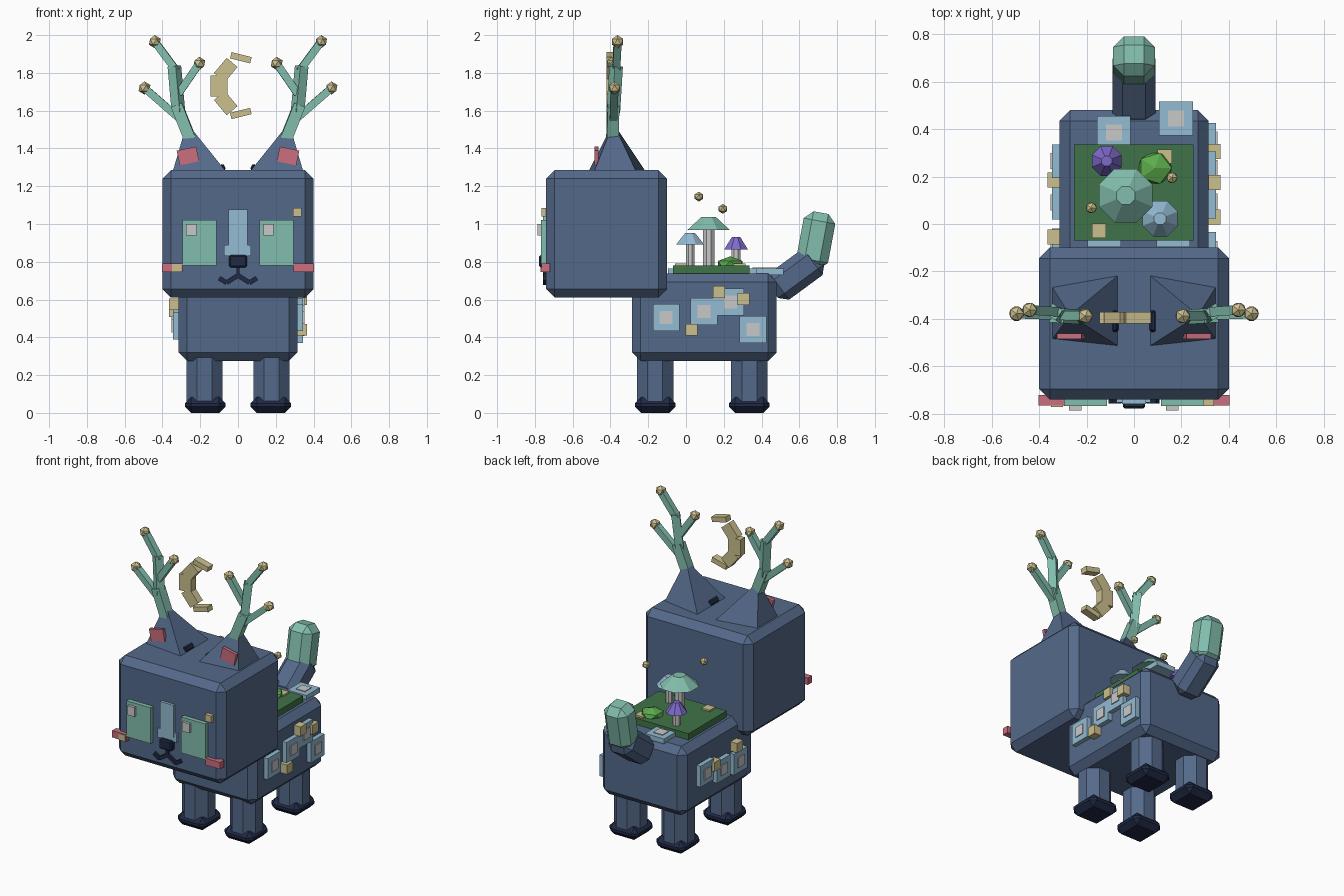
import bpy, bmesh, math
from mathutils import Vector, Matrix

if "Cube" in bpy.data.objects:
    bpy.data.objects.remove(bpy.data.objects["Cube"])


def mat(name, r, g, b):
    m = bpy.data.materials.new(name)
    lin = [((c / 255 + 0.055) / 1.055) ** 2.4 for c in (r, g, b)]
    m.diffuse_color = (*lin, 1)
    m.use_nodes = True
    m.node_tree.nodes["Principled BSDF"].inputs["Base Color"].default_value = m.diffuse_color
    return m


NAVY = mat("slate blue", 84, 105, 138)
DARK = mat("dark navy", 31, 41, 68)
MINT = mat("mint", 130, 190, 173)
SKY = mat("pale blue", 147, 187, 210)
GOLD = mat("pale gold", 204, 192, 142)
PINK = mat("rose", 202, 110, 126)
GREY = mat("light grey", 201, 201, 201)
MOSS = mat("moss green", 64, 116, 72)
LEAF = mat("leaf green", 92, 172, 76)
PURPLE = mat("purple", 126, 106, 202)


def finish(bm, name, m):
    bmesh.ops.recalc_face_normals(bm, faces=bm.faces)
    me = bpy.data.meshes.new(name)
    bm.to_mesh(me)
    bm.free()
    me.materials.append(m)
    ob = bpy.data.objects.new(name, me)
    bpy.context.collection.objects.link(ob)
    return ob


def box(name, m, c, size, bevel=0, rot=None):
    """Box by centre and size, optional chamfer and rotation matrix."""
    bm = bmesh.new()
    bmesh.ops.create_cube(bm, size=1, matrix=Matrix.Diagonal((*size, 1)))
    if bevel:
        bmesh.ops.bevel(bm, geom=bm.edges[:], offset=bevel, segments=1, affect='EDGES')
    bm.transform(Matrix.Translation(c) @ (rot or Matrix()))
    return finish(bm, name, m)


def span(name, m, x, y, z, bevel=0):
    """Box by its extents."""
    c = [(a + b) / 2 for a, b in (x, y, z)]
    return box(name, m, c, [b - a for a, b in (x, y, z)], bevel)


def bar(name, m, p, q, w, d=None, bevel=0):
    """Square bar from p to q."""
    p, q = Vector(p), Vector(q)
    v = q - p
    rot = v.to_track_quat('Z', 'Y').to_matrix().to_4x4()
    return box(name, m, (p + q) / 2, (w, d or w, v.length), bevel, rot)


def frustum(name, m, x, y, z0, z1, r0, r1, n=8):
    bm = bmesh.new()
    bmesh.ops.create_cone(bm, cap_ends=True, segments=n, radius1=r0, radius2=r1, depth=z1 - z0,
                          matrix=Matrix.Translation((x, y, (z0 + z1) / 2)) @ Matrix.Rotation(math.pi / n, 4, 'Z'))
    return finish(bm, name, m)


def ball(name, m, c, r, scale=(1, 1, 1)):
    bm = bmesh.new()
    bmesh.ops.create_icosphere(bm, subdivisions=1, radius=r,
                               matrix=Matrix.Translation(c) @ Matrix.Diagonal((*scale, 1)))
    return finish(bm, name, m)


# head and body
span("head", NAVY, (-0.4, 0.4), (-0.74, -0.1), (0.61, 1.285), 0.045)
span("body", NAVY, (-0.315, 0.315), (-0.285, 0.48), (0.275, 0.738), 0.045)

# legs and paws
for s in (-1, 1):
    for y, part in ((-0.163, "front"), (0.335, "back")):
        frustum(part + "_leg", NAVY, s * 0.177, y, 0.06, 0.3, 0.104, 0.104)
        box(part + "_paw", DARK, (s * 0.174, y, 0.042), (0.215, 0.215, 0.084), 0.033)

# tail
bar("tail_base", NAVY, (0, 0.46, 0.645), (0, 0.705, 0.825), 0.18, 0.175, 0.042)
bar("tail_tip", MINT, (0, 0.66, 0.765), (0, 0.715, 1.06), 0.175, 0.17, 0.045)

# ears, inner ears, and antlers
for s in (-1, 1):
    bm = bmesh.new()
    base = [bm.verts.new((s * x, y, 1.28)) for x, y in
            ((0.065, -0.215), (0.065, -0.515), (0.345, -0.485), (0.345, -0.265))]
    tip = bm.verts.new((s * 0.27, -0.385, 1.535))
    bm.faces.new(base)
    for i in range(4):
        bm.faces.new((base[i], base[(i + 1) % 4], tip))
    finish(bm, "ear", NAVY)
    box("inner_ear", PINK, (s * 0.265, -0.473, 1.36), (0.105, 0.022, 0.08), 0,
        Matrix.Rotation(s * math.radians(12), 4, 'Y'))
    box("ear_notch", DARK, (s * 0.08, -0.41, 1.3), (0.022, 0.09, 0.035), 0.008,
        Matrix.Rotation(s * 0.5, 4, 'Y'))

    def P(x, y, z):
        return (s * x, y, z)
    bar("antler_base", MINT, P(0.25, -0.39, 1.44), P(0.325, -0.385, 1.63), 0.062)
    bar("antler_stem", MINT, P(0.315, -0.385, 1.59), P(0.337, -0.37, 1.835), 0.052)
    for a, b in ((P(0.325, -0.37, 1.81), P(0.44, -0.362, 1.965)),
                 (P(0.315, -0.385, 1.69), P(0.205, -0.388, 1.85)),
                 (P(0.30, -0.385, 1.55), P(0.495, -0.378, 1.72))):
        bar("antler_branch", MINT, a, b, 0.04)
        ball("antler_bead", GOLD, b, 0.035)

# floating crescent
for x, z, w, h, deg in ((0.015, 1.88, 0.11, 0.034, 14), (-0.065, 1.815, 0.075, 0.105, 40),
                        (-0.1, 1.73, 0.09, 0.11, 0), (-0.065, 1.64, 0.075, 0.105, -40),
                        (0.015, 1.585, 0.11, 0.034, -14)):
    box("crescent_piece", GOLD, (x, -0.395, z), (w, 0.05, h), 0,
        Matrix.Rotation(math.radians(deg), 4, 'Y'))

# face
for s in (-1, 1):
    cx = s * 0.204
    span("eye", MINT, (cx - 0.09, cx + 0.09), (-0.768, -0.73), (0.78, 1.022))
    span("eye_glint", GREY, (cx - 0.07, cx - 0.017), (-0.785, -0.76), (0.938, 1.0))
    box("cheek", PINK, (s * 0.348, -0.743, 0.768), (0.108, 0.045, 0.046))
    bar("mouth_inner", DARK, (s * 0.0, -0.745, 0.728), (s * 0.06, -0.745, 0.69), 0.02, 0.025)
    bar("mouth_outer", DARK, (s * 0.06, -0.745, 0.688), (s * 0.1, -0.745, 0.714), 0.022, 0.025)
span("muzzle_stripe", SKY, (-0.05, 0.05), (-0.758, -0.73), (0.86, 1.078))
span("muzzle_base", SKY, (-0.073, 0.07), (-0.752, -0.73), (0.83, 0.89))
span("nose", DARK, (-0.047, 0.047), (-0.778, -0.73), (0.77, 0.836), 0.008)
span("mouth_stem", DARK, (-0.009, 0.009), (-0.757, -0.73), (0.715, 0.78))
span("face_fleck", GOLD, (0.291, 0.337), (-0.766, -0.73), (1.04, 1.086))
span("face_fleck", GOLD, (-0.35, -0.3), (-0.771, -0.73), (0.745, 0.787))

# flank patches with grey centres, and gold flecks: (y, z) per side
sides = {1: (((-0.105, 0.505), (0.095, 0.537), (0.235, 0.587), (0.355, 0.442)),
             ((0.175, 0.64), (0.305, 0.603), (0.03, 0.44))),
         -1: (((0.265, 0.515), (0.09, 0.475), (-0.09, 0.46)),
              ((0.185, 0.54), (-0.055, 0.575)))}
for s, (patches, flecks) in sides.items():
    for y, z in patches:
        box("flank_patch", SKY, (s * 0.325, y, z), (0.04, 0.142, 0.142))
        box("patch_centre", GREY, (s * 0.33, y, z), (0.042, 0.068, 0.068))
    for y, z in flecks:
        box("flank_fleck", GOLD, (s * 0.335, y, z), (0.06, 0.063, 0.063))

# back patches
for x, y in ((-0.085, 0.385), (0.177, 0.445), (0.165, -0.025), (-0.125, -0.025)):
    box("back_patch", SKY, (x, y, 0.748), (0.142, 0.142, 0.034))
    if y > 0:
        box("patch_centre", GREY, (x, y, 0.753), (0.068, 0.068, 0.034))

# moss garden
span("moss", MOSS, (-0.253, 0.25), (-0.07, 0.335), (0.73, 0.78))
for x, y, z0, z1, r, rs, m in ((-0.035, 0.12, 0.968, 1.037, 0.122, 0.032, MINT),
                               (0.11, 0.022, 0.892, 0.953, 0.08, 0.024, SKY),
                               (-0.115, 0.265, 0.865, 0.932, 0.068, 0.026, PURPLE)):
    frustum("mushroom_stem", GREY, x, y, 0.77, z0 + 0.01, rs, rs)
    frustum("mushroom_cap", m, x, y, z0, z1, r, r * 0.34)
ball("bush", LEAF, (0.088, 0.235, 0.785), 0.08, (1, 0.95, 0.55))
for x, y in ((-0.148, -0.028), (0.13, 0.285)):
    box("moss_fleck", GOLD, (x, y, 0.783), (0.06, 0.06, 0.016))
for c in ((-0.18, 0.068, 1.145), (0.16, 0.195, 1.08)):
    ball("firefly", GOLD, c, 0.026)
